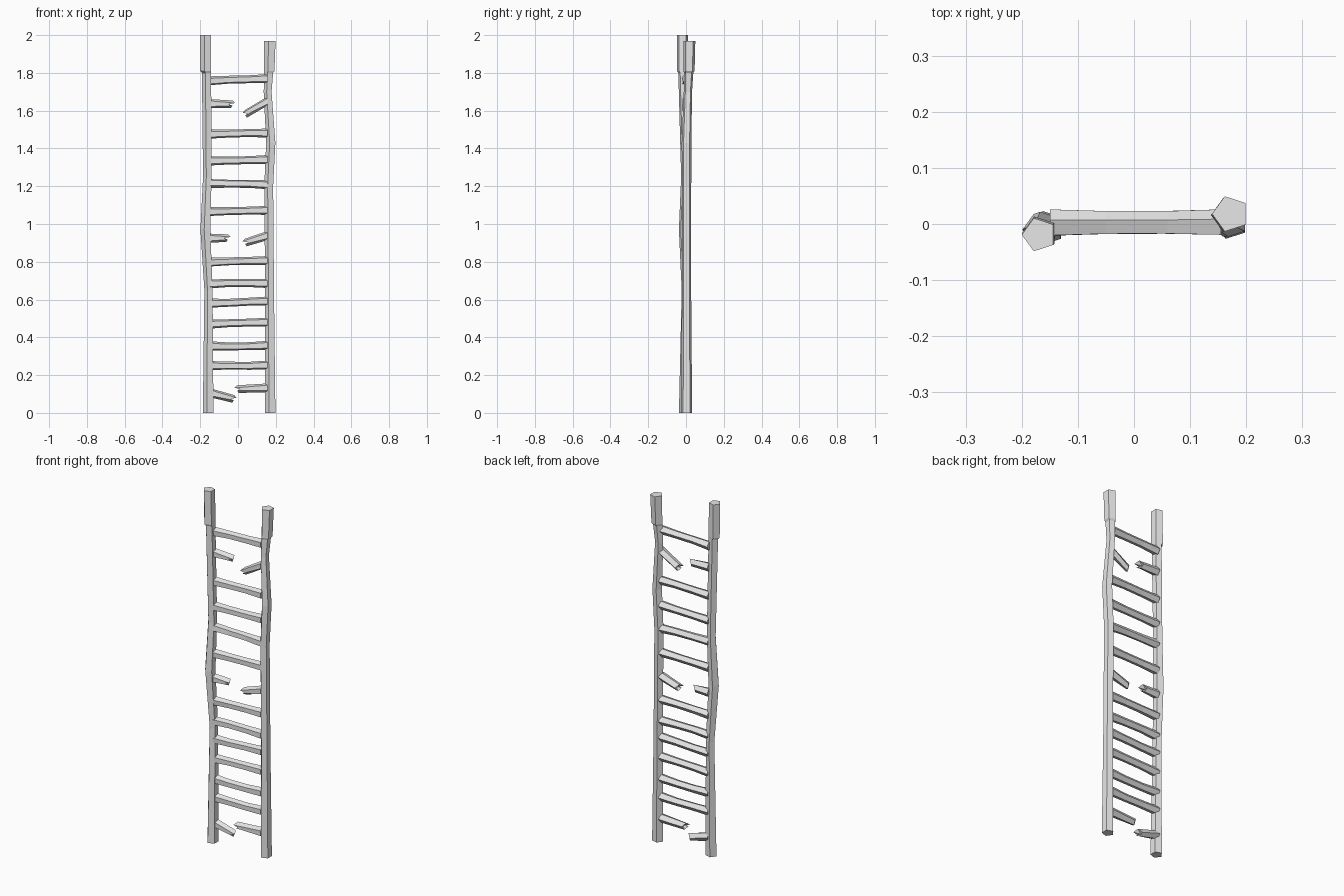
import bpy, bmesh, math, random
from mathutils import Vector

random.seed(4)
if "Cube" in bpy.data.objects:
    bpy.data.objects.remove(bpy.data.objects["Cube"])

wood = bpy.data.materials.new("plain grey wood")
wood.use_nodes = True
wood.diffuse_color = (0.8, 0.8, 0.8, 1)
wood.node_tree.nodes["Principled BSDF"].inputs["Base Color"].default_value = (0.8, 0.8, 0.8, 1)


def loft(name, rings, notch=None):
    """Skin a list of point rings; an optional notch point makes a fan-shaped end."""
    bm = bmesh.new()
    loops = [[bm.verts.new(p) for p in ring] for ring in rings]
    n = len(loops[0])
    for a, b in zip(loops, loops[1:]):
        for i in range(n):
            j = (i + 1) % n
            bm.faces.new((a[i], a[j], b[j], b[i]))
    bm.faces.new(loops[0])
    if notch is None:
        bm.faces.new(loops[-1])
    else:
        tip = bm.verts.new(notch)
        for i in range(n):
            bm.faces.new((loops[-1][i], loops[-1][(i + 1) % n], tip))
    bmesh.ops.recalc_face_normals(bm, faces=bm.faces[:])
    mesh = bpy.data.meshes.new(name)
    bm.to_mesh(mesh)
    bm.free()
    mesh.materials.append(wood)
    obj = bpy.data.objects.new(name, mesh)
    bpy.context.collection.objects.link(obj)


# Crooked five-sided rails: x, y, z, radius at each bend
def rail(name, path):
    loft(name, [[Vector((x + r * math.cos(math.pi + k * math.tau / 5),
                         y + r * math.sin(math.pi + k * math.tau / 5), z))
                 for k in range(5)] for x, y, z, r in path])


rail("right_rail", [(-.155, -.008, 0, .031), (-.154, 0, .65, .024), (-.17, -.01, .97, .029),
                    (-.16, -.002, 1.25, .025), (-.164, -.015, 1.8, .027),
                    (-.168, -.017, 1.81, .032), (-.169, -.019, 2, .031)])
rail("left_rail", [(.173, .003, 0, .031), (.17, .003, .6, .026), (.165, .003, 1.2, .026),
                   (.176, .003, 1.43, .027), (.159, .01, 1.7, .023), (.165, .014, 1.8, .026),
                   (.168, .016, 1.81, .031), (.172, .018, 1.97, .033)])


# Rung cross-section with a flat front and a ridge at the back
def section(x, z, r, twist, y=.001):
    return [Vector((x, y - r * math.cos(a + twist), z + r * math.sin(a + twist)))
            for a in [math.radians(d) for d in (36, 108, 180, 252, 324)]]


# Whole rungs: height at each end
whole = [(1.76, 1.772), (1.473, 1.483), (1.335, 1.343), (1.213, 1.21), (1.065, 1.07),
         (.797, .808), (.685, .685), (.578, .59), (.47, .482), (.353, .357), (.25, .25)]
for i, (z0, z1) in enumerate(whole):
    twist = random.uniform(-.15, .15)
    rings = []
    for x, f, r in ((-.15, 0, .025), (-.05, .35, .022), (.06, .7, .022), (.155, 1, .025)):
        z = z0 + (z1 - z0) * f + random.uniform(-.003, .003)
        rings.append(section(x, z, r, twist * (1 - f)))
    loft(f"rung_{i + 1}", rings)


# Snapped rungs: a middle front point is pulled back to fork the end
def stub(name, x0, z0, x1, z1):
    def ring(x, z, r):
        pts = section(x, z, r, 0)
        return pts + [(pts[0] + pts[4]) / 2]
    side = 1 if x1 > x0 else -1
    end = ring(x1, z1, .021)
    for p, cut in zip(end, (0, .012, .03, .022, .014, .032)):
        p.x -= side * cut
    end[0].z -= .006
    end[4].z += .005
    loft(name, [ring(x0, z0, .025), end], Vector((x1 - side * .035, .001, z1)))


stubs = [(-.15, 1.637, -.016, 1.634), (.155, 1.65, .025, 1.583), (-.15, .925, -.04, .925),
         (.155, .938, .024, .902), (-.15, .107, -.008, .074), (.155, .132, -.018, .126)]
for i, s in enumerate(stubs):
    stub(f"broken_rung_{i + 1}", *s)
